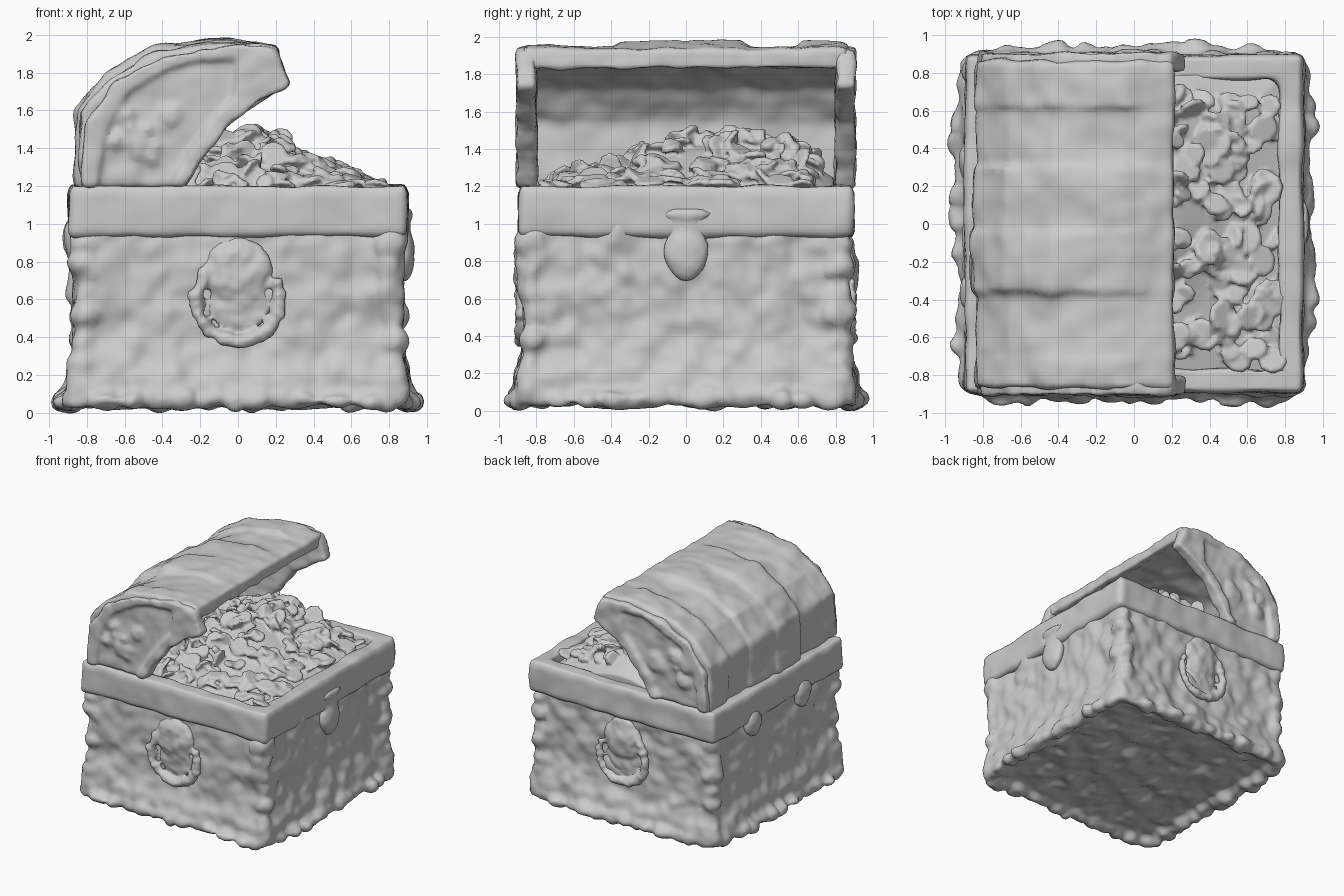
import bpy, bmesh, math, random
from mathutils import Matrix, Vector, Euler

if "Cube" in bpy.data.objects:
    bpy.data.objects.remove(bpy.data.objects["Cube"])

random.seed(7)


def finish(bm, name, voxel=0.0, rough=0.0, scale=0.2, smooth=2):
    """Turn a bmesh into an object; optionally fuse it and give it a sculpted surface."""
    bmesh.ops.recalc_face_normals(bm, faces=bm.faces)
    me = bpy.data.meshes.new(name)
    bm.to_mesh(me)
    bm.free()
    ob = bpy.data.objects.new(name, me)
    bpy.context.collection.objects.link(ob)
    if voxel:
        m = ob.modifiers.new("fuse", 'REMESH')
        m.mode = 'VOXEL'
        m.voxel_size = voxel
        m.use_smooth_shade = True
        s = ob.modifiers.new("soften", 'SMOOTH')
        s.iterations = smooth
    if rough:
        tex = bpy.data.textures.new(name, 'CLOUDS')
        tex.noise_scale = scale
        tex.noise_depth = 1
        d = ob.modifiers.new("hammer", 'DISPLACE')
        d.texture = tex
        d.strength = rough
        d.mid_level = 0.5
    return ob


def loft(bm, rings, cut=0.04):
    """Closed square loft with clipped corners from (half width, z) pairs."""
    loops = []
    for w, z in rings:
        c = w - cut
        loops.append([bm.verts.new((x, y, z)) for x, y in
                      ((-w, -c), (-c, -w), (c, -w), (w, -c), (w, c), (c, w), (-c, w), (-w, c))])
    for a, b in zip(loops, loops[1:]):
        for i in range(8):
            j = (i + 1) % 8
            bm.faces.new((a[i], a[j], b[j], b[i]))
    bm.faces.new(loops[0][::-1])
    bm.faces.new(loops[-1])


def prism(bm, pts, y0, y1):
    """Extrude an x-z outline along y."""
    a = [bm.verts.new((x, y0, z)) for x, z in pts]
    b = [bm.verts.new((x, y1, z)) for x, z in pts]
    n = len(pts)
    for i in range(n):
        j = (i + 1) % n
        bm.faces.new((a[i], a[j], b[j], b[i]))
    bm.faces.new(a[::-1])
    bm.faces.new(b)


def box(bm, loc, size):
    bmesh.ops.create_cube(bm, size=1, matrix=Matrix.LocRotScale(Vector(loc), None, Vector(size)))


def ball(bm, loc, rad, sub=2):
    bmesh.ops.create_icosphere(bm, subdivisions=sub, radius=1,
                               matrix=Matrix.LocRotScale(Vector(loc), None, Vector(rad)))


# chest body: recessed bottom, flared base, walls, lumpy corner posts and a chipped foot
bm = bmesh.new()
loft(bm, [(0.82, 0.075), (0.85, 0.03), (0.905, 0.03), (0.91, 0.1), (0.90, 0.19), (0.87, 0.28),
          (0.855, 0.4), (0.86, 0.65), (0.865, 0.95), (0.86, 1.1), (0.80, 1.1), (0.80, 1.0)])
for sx in (-1, 1):
    for sy in (-1, 1):
        z = 0.25
        while z < 0.95:
            r = random.uniform(0.075, 0.1)
            ball(bm, (sx * 0.81, sy * 0.81, z), (r, r, 0.1))
            z += 0.13
for k in range(4):
    turn = Matrix.Rotation(k * math.pi / 2, 3, 'Z')
    t = -0.78
    while t < 0.8:
        r = random.uniform(0.07, 0.12)
        out = random.uniform(0.04, 0.1) if abs(t) < 0.7 else 0.03
        rad = (r, out, 0.055) if k % 2 == 0 else (out, r, 0.055)
        ball(bm, turn @ Vector((t, 0.895, 0.065)), rad)
        t += r * 1.4
finish(bm, "chest_body", 0.024, 0.075, 0.17)

# rim band with a square opening
bm = bmesh.new()
for s in (-1, 1):
    box(bm, (s * 0.83, 0, 1.065), (0.13, 1.79, 0.27))
    box(bm, (0, s * 0.83, 1.065), (1.79, 0.13, 0.27))
finish(bm, "rim_band", 0.025, 0.035, 0.25, 2)

# lid roof: thin hollow barrel shell with a front lip and raised planks
outer = [(-0.82, 1.19), (-0.825, 1.58), (-0.67, 1.77), (-0.42, 1.90), (-0.05, 1.955), (0.205, 1.935)]
inner = [(0.215, 1.83), (0.15, 1.835), (0.13, 1.875), (-0.05, 1.88), (-0.4, 1.825), (-0.62, 1.72),
         (-0.75, 1.54), (-0.75, 1.19)]
bm = bmesh.new()
prism(bm, outer + inner, -0.87, 0.87)
centre = Vector((-0.1, 1.2))
under = [(-0.05, 1.91), (-0.4, 1.85), (-0.64, 1.735), (-0.785, 1.54), (-0.785, 1.22)]
for y0, y1, grow in ((-0.36, -0.05, 0.035), (-0.05, 0.3, 0.03), (-0.86, -0.72, 0.012),
                     (0.62, 0.85, 0.025)):
    raised = []
    for x, z in outer[:-1]:
        v = Vector((x, z))
        raised.append(tuple(v + (v - centre).normalized() * grow * random.uniform(0.7, 1.3)))
    prism(bm, raised + [(0.14, 1.94), (0.14, 1.91)] + under, y0, y1)
finish(bm, "lid_roof", 0.023, 0.05, 0.22, 2)

# lid ends: recessed panel, arched trim and curved front edge trim
arch = [(-0.83, 1.19), (-0.81, 1.52), (-0.66, 1.75), (-0.4, 1.88), (-0.03, 1.95), (0.2, 1.93)]
edge = [(0.285, 1.73), (0.12, 1.65), (-0.03, 1.54), (-0.15, 1.40), (-0.28, 1.19)]
arch_in = [(0.0, 1.88), (-0.2, 1.87), (-0.38, 1.82), (-0.58, 1.70), (-0.71, 1.48), (-0.75, 1.19)]
edge_in = [(-0.36, 1.19), (-0.24, 1.40), (-0.12, 1.56), (-0.01, 1.68), (0.0, 1.88)]
for s, side in ((-1, "front"), (1, "back")):
    bm = bmesh.new()
    lo, hi = sorted((s * 0.80, s * 0.875))
    prism(bm, arch + edge, lo, hi)
    lo, hi = sorted((s * 0.81, s * 0.905))
    prism(bm, arch + [(0.2, 1.86)] + arch_in, lo, hi)
    prism(bm, edge + edge_in + [(0.2, 1.9)], lo, hi)
    # worn relief on the panel
    for _ in range(12):
        ball(bm, (random.uniform(-0.65, -0.3), s * 0.87, random.uniform(1.36, 1.64)),
             (random.uniform(0.03, 0.07), 0.04, random.uniform(0.03, 0.07)))
    finish(bm, "lid_end_" + side, 0.022, 0.035, 0.15, 2)


# height of the treasure mound, fuller towards the back
def heap(x, y):
    d = y - 0.17
    bump = math.exp(-((x - 0.08) / 0.36) ** 2 - (abs(d) / (0.66 if d > 0 else 0.52)) ** 3)
    fall = max(0.0, max(abs(x), abs(y)) - 0.6) * 0.25
    return 1.2 + 0.225 * bump - fall + 0.03 * math.cos(x * 2)


# coins tumbled over the mound and fused into one sculpted mass
bm = bmesh.new()
bmesh.ops.create_grid(bm, x_segments=30, y_segments=30, size=0.79)
for v in bm.verts:
    v.co.z = heap(v.co.x, v.co.y) - 0.035
top = bmesh.ops.extrude_face_region(bm, geom=bm.faces[:])
for v in (g for g in top["geom"] if isinstance(g, bmesh.types.BMVert)):
    v.co.z = 1.0
for i in range(320):
    x, y = random.uniform(-0.7, 0.78), random.uniform(-0.72, 0.69)
    r = random.uniform(0.055, 0.1)
    tilt = 0.35 if x > 0.35 else 0.65
    rot = Euler((random.gauss(0, tilt), random.gauss(0, tilt), random.uniform(0, 6.28)))
    loc = Vector((x, y, heap(x, y) + random.uniform(-0.02, 0.03)))
    bmesh.ops.create_cone(bm, cap_ends=True, segments=8, radius1=r, radius2=r * 0.85,
                          depth=random.uniform(0.026, 0.036),
                          matrix=Matrix.LocRotScale(loc, rot, Vector((1, random.uniform(0.7, 1), 1))))
finish(bm, "treasure", 0.0125, 0.0, 0.1, 1)

# drop ring handles with a boss on the front and back
path = [(-0.18, 0.74), (-0.22, 0.62), (-0.21, 0.52), (-0.15, 0.43), (-0.07, 0.39), (0, 0.38)]
path += [(-x, z) for x, z in path[-2::-1]]
for s, side in ((-1, "front"), (1, "back")):
    bm = bmesh.new()
    ball(bm, (0, s * 0.86, 0.75), (0.18, 0.06, 0.19), 3)
    ball(bm, (0, s * 0.85, 0.58), (0.17, 0.035, 0.16), 3)
    for (x0, z0), (x1, z1) in zip(path, path[1:]):
        for t in (0, 0.5):
            r = random.uniform(0.03, 0.045)
            ball(bm, (x0 + (x1 - x0) * t, s * 0.88, z0 + (z1 - z0) * t), (r, 0.036, r))
    finish(bm, "ring_handle_" + side, 0.016, 0.035, 0.1, 2)

# clasp on the opening side: shield drop hanging from a small plate on the rim
bm = bmesh.new()
ball(bm, (0.875, 0, 0.84), (0.06, 0.125, 0.15), 3)
for v in bm.verts:
    if v.co.z < 0.84:
        v.co.y *= 1 - (0.84 - v.co.z) * 1.5
ball(bm, (0.88, 0, 0.97), (0.035, 0.11, 0.12))
ball(bm, (0.89, 0, 1.05), (0.035, 0.14, 0.035))
finish(bm, "clasp", 0.016, 0.01, 0.1, 2)

# worn hinge knobs on the back
bm = bmesh.new()
for y in (-0.36, 0.33):
    ball(bm, (-0.87, y, 0.92), (0.055, 0.1, 0.13))
finish(bm, "hinge_knobs", 0.018, 0.03, 0.12, 3)
